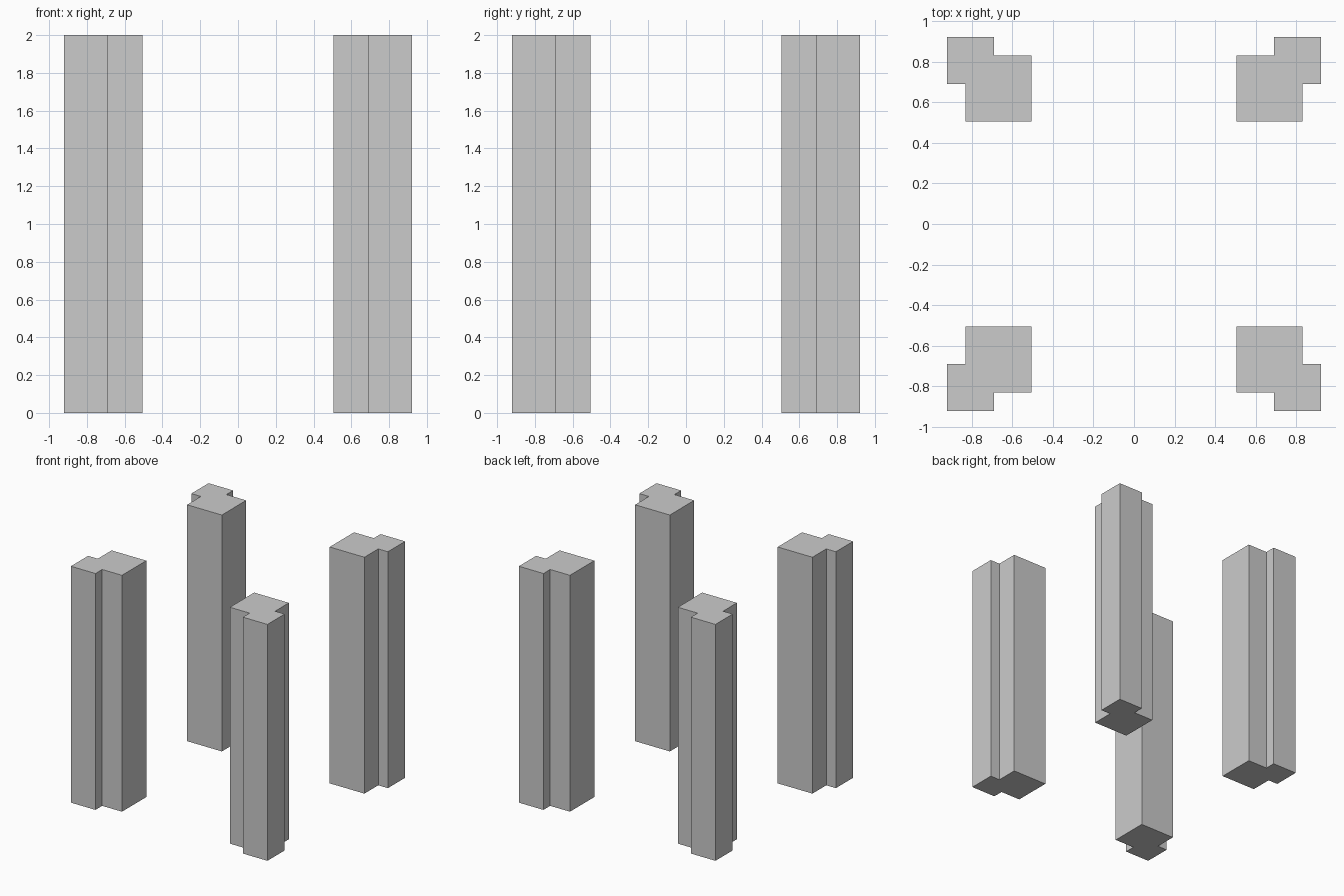
import bpy
import bmesh

if "Cube" in bpy.data.objects:
    bpy.data.objects.remove(bpy.data.objects["Cube"])

HEIGHT = 2.0
# Notched cross-section of the column in the +x +y corner
PROFILE = [(0.505, 0.505), (0.83, 0.505), (0.83, 0.69), (0.92, 0.69),
           (0.92, 0.92), (0.69, 0.92), (0.69, 0.83), (0.505, 0.83)]


def make_column(name, sx, sy):
    bm = bmesh.new()
    base = bm.faces.new([bm.verts.new((sx * x, sy * y, 0)) for x, y in PROFILE])
    # Extrude the outline upwards, keeping the bottom cap
    top = bmesh.ops.extrude_face_region(bm, geom=[base], use_keep_orig=True)
    verts = [g for g in top["geom"] if isinstance(g, bmesh.types.BMVert)]
    bmesh.ops.translate(bm, verts=verts, vec=(0, 0, HEIGHT))
    bmesh.ops.recalc_face_normals(bm, faces=bm.faces)
    mesh = bpy.data.meshes.new(name)
    bm.to_mesh(mesh)
    bm.free()
    bpy.context.collection.objects.link(bpy.data.objects.new(name, mesh))


# Four corner columns, mirrored about both axes
for depth, sy in (("front", -1), ("back", 1)):
    for side, sx in (("left", -1), ("right", 1)):
        make_column(f"{depth}_{side}_column", sx, sy)
